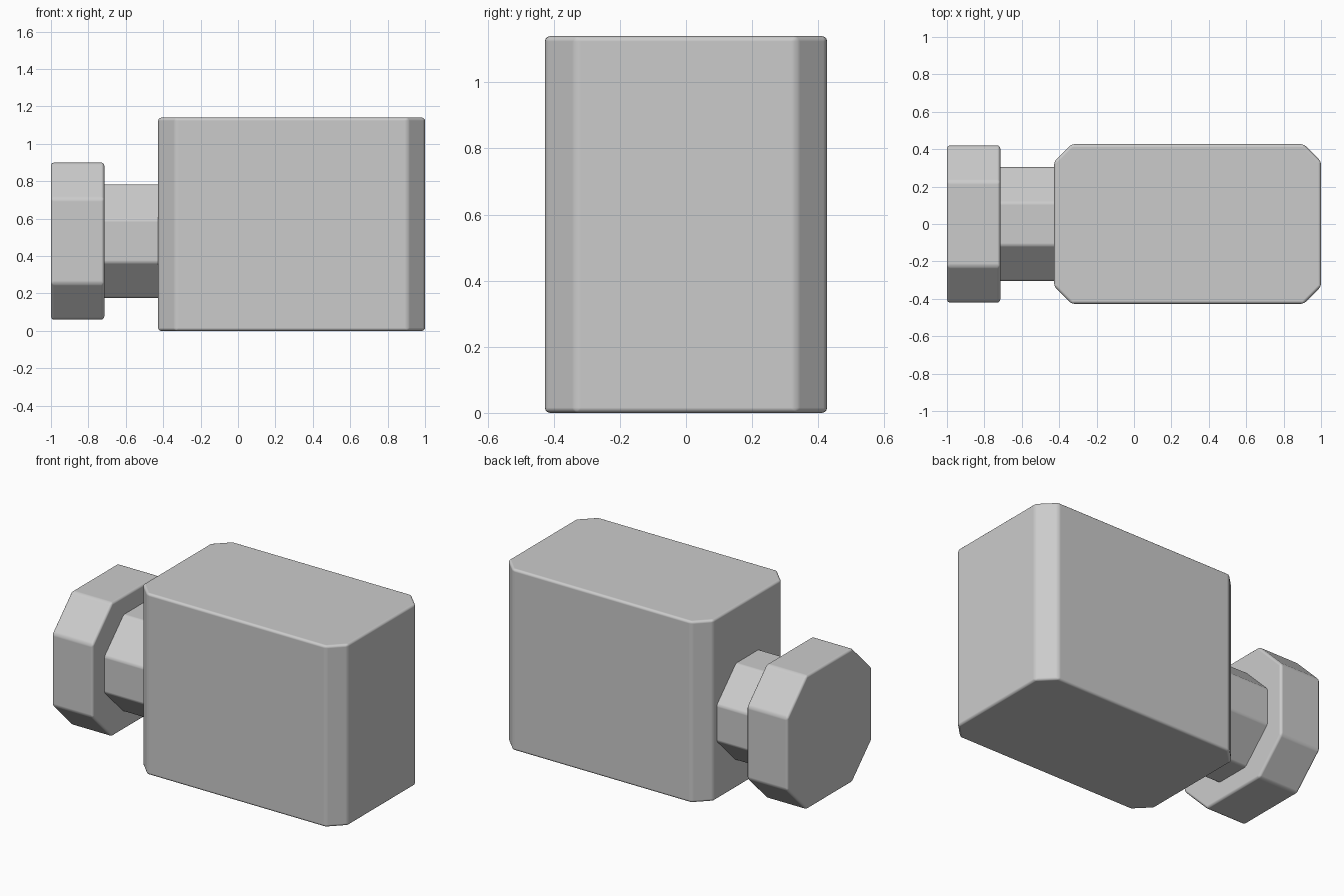
import bpy
import bmesh
from mathutils import Vector

# Remove the default cube
cube = bpy.data.objects.get("Cube")
if cube:
    bpy.data.objects.remove(cube, do_unlink=True)

# Single plain grey material
grey = bpy.data.materials.new("plain grey")
grey.use_nodes = True
colour = (0.6, 0.6, 0.6, 1.0)
grey.diffuse_color = colour
grey.node_tree.nodes["Principled BSDF"].inputs["Base Color"].default_value = colour


def chamfered_block(name, low, high, axis, chamfer, softness):
    """Box whose four edges along one axis are cut, then all edges softened."""
    low, high = Vector(low), Vector(high)
    size, centre = high - low, (low + high) / 2
    bm = bmesh.new()
    bmesh.ops.create_cube(bm, size=1.0)
    bmesh.ops.scale(bm, vec=size, verts=bm.verts)

    # Cut the long corners flat
    along = [e for e in bm.edges
             if abs(e.verts[0].co[axis] - e.verts[1].co[axis]) > size[axis] / 2]
    bmesh.ops.bevel(bm, geom=along, offset=chamfer, offset_type='OFFSET',
                    segments=1, profile=0.5, affect='EDGES')
    bmesh.ops.recalc_face_normals(bm, faces=bm.faces)
    for face in bm.faces:
        face.smooth = True

    mesh = bpy.data.meshes.new(name)
    bm.to_mesh(mesh)
    bm.free()
    mesh.materials.append(grey)
    obj = bpy.data.objects.new(name, mesh)
    obj.location = centre
    bpy.context.collection.objects.link(obj)

    # Fine rounded edge, with broad faces kept flat
    soft = obj.modifiers.new("soft edges", 'BEVEL')
    soft.width = softness
    soft.segments = 3
    soft.limit_method = 'ANGLE'
    soft.angle_limit = 0.5
    soft.harden_normals = True
    return obj


# Main body, with cut vertical corners
chamfered_block("body", (-0.427, -0.427, 0.0), (1.0, 0.427, 1.14), 2, 0.093, 0.016)

# Eight-sided neck, running slightly into the parts it joins
chamfered_block("neck", (-0.74, -0.304, 0.176), (-0.40, 0.304, 0.784), 0, 0.19, 0.012)

# Eight-sided end knob
chamfered_block("knob", (-1.0, -0.42, 0.06), (-0.715, 0.42, 0.90), 0, 0.193, 0.016)
